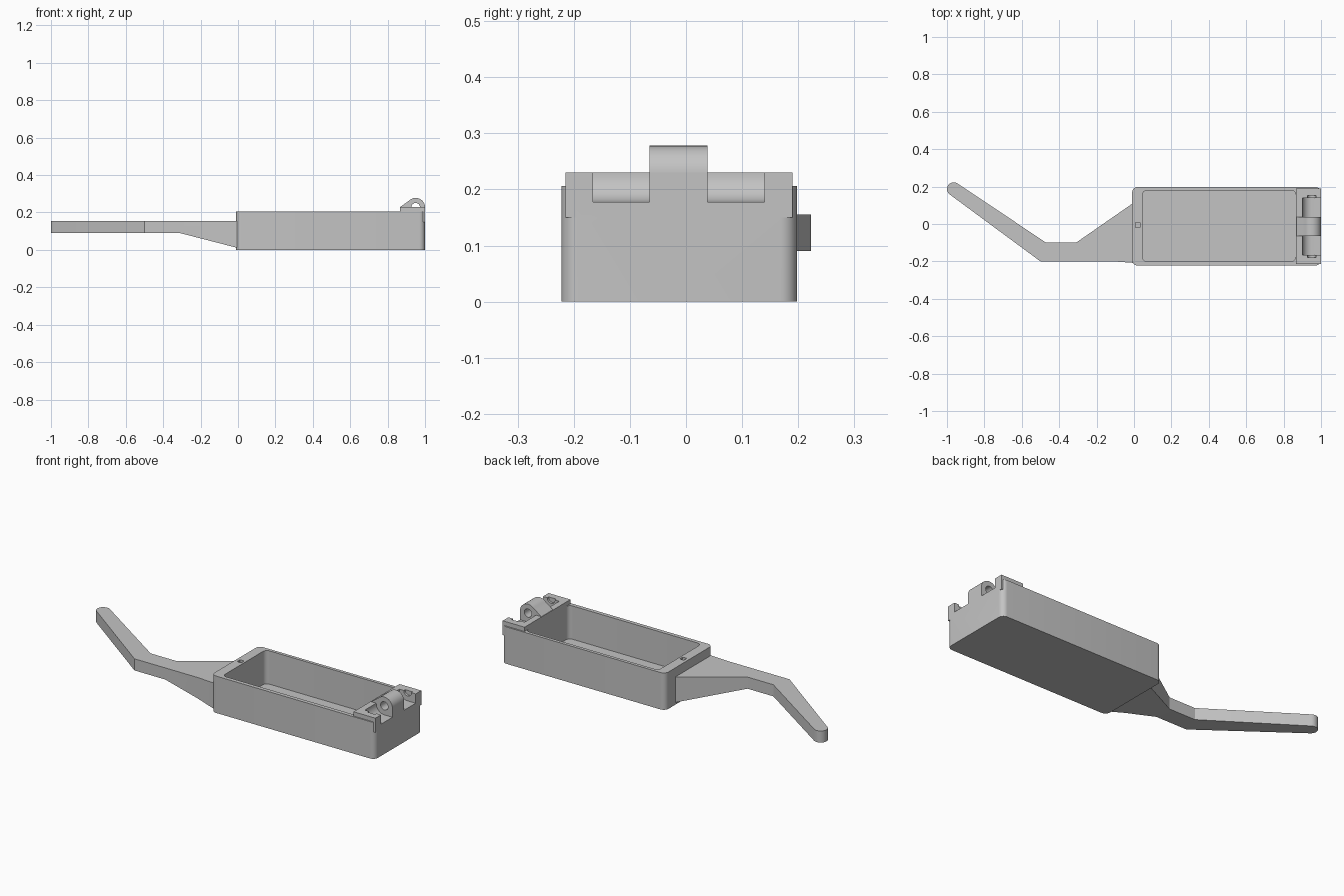
import bpy, bmesh, math
from mathutils import Vector

cube = bpy.data.objects.get("Cube")
if cube:
    bpy.data.objects.remove(cube, do_unlink=True)

grey = bpy.data.materials.new("plain grey")
grey.use_nodes = True
grey.diffuse_color = (0.55, 0.55, 0.55, 1)
grey.node_tree.nodes["Principled BSDF"].inputs["Base Color"].default_value = grey.diffuse_color


def prism(name, points, lo, hi, axis="z"):
    """Extrude an outline: (x, y) along z, or (x, z) along y."""
    bm = bmesh.new()
    place = (lambda p, h: (p[0], p[1], h)) if axis == "z" else (lambda p, h: (p[0], h, p[1]))
    face = bm.faces.new([bm.verts.new(place(p, lo)) for p in points])
    moved = bmesh.ops.extrude_face_region(bm, geom=[face])["geom"]
    step = Vector(place((0, 0), hi - lo))
    bmesh.ops.translate(bm, vec=step, verts=[v for v in moved if isinstance(v, bmesh.types.BMVert)])
    bmesh.ops.recalc_face_normals(bm, faces=bm.faces)
    mesh = bpy.data.meshes.new(name)
    bm.to_mesh(mesh)
    bm.free()
    mesh.materials.append(grey)
    ob = bpy.data.objects.new(name, mesh)
    bpy.context.collection.objects.link(ob)
    return ob


def arc(cx, cy, r, start, end, steps):
    angles = [math.radians(start + (end - start) * i / steps) for i in range(steps + 1)]
    return [(cx + r * math.cos(a), cy + r * math.sin(a)) for a in angles]


def rounded(x0, x1, y0, y1, r):
    corners = [(x1 - r, y1 - r), (x0 + r, y1 - r), (x0 + r, y0 + r), (x1 - r, y0 + r)]
    return [p for i, c in enumerate(corners) for p in arc(*c, r, i * 90, i * 90 + 90, 8)]


def rect(x0, x1, y0, y1):
    return [(x0, y0), (x1, y0), (x1, y1), (x0, y1)]


def combine(ob, tool, operation="DIFFERENCE"):
    mod = ob.modifiers.new("combine", "BOOLEAN")
    mod.object, mod.operation, mod.solver = tool, operation, "EXACT"
    bpy.context.view_layer.objects.active = ob
    bpy.ops.object.modifier_apply(modifier=mod.name)
    bpy.data.objects.remove(tool, do_unlink=True)


# Hinge measurements
HX, HZ, R = 0.95, 0.228, 0.05
END = 1.0

# Open tray with its cavity and small square socket
tray = prism("tray", rounded(-0.01, END, -0.222, 0.198, 0.03), 0, 0.206)
combine(tray, prism("cavity", rounded(0.045, 0.865, -0.2, 0.18, 0.025), 0.02, 0.4))
combine(tray, prism("socket", rect(0.007, 0.033, -0.018, 0.008), 0.1, 0.4))

# Square-cornered plate under the hinge
combine(tray, prism("hinge_plate", rect(0.865, END, -0.215, 0.19), 0.15, 0.23), "UNION")

# Central knuckle with a sloping front
knuckle = [(0.865, 0.17), (END, 0.17)] + arc(HX, HZ, R, 0, 135, 18) + [(0.868, 0.23)]
combine(tray, prism("knuckle", knuckle, -0.065, 0.038, "y"), "UNION")

# Rounded clearances either side, open to the end of the tray
clearance = arc(HX, HZ, R, 180, 270, 12) + [(1.1, HZ - R), (1.1, 0.4), (HX - R, 0.4)]
for lo, hi in [(-0.166, -0.065), (0.038, 0.14)]:
    combine(tray, prism("clearance", clearance, lo, hi, "y"))

# Pin hole through the knuckle and into both cheeks
combine(tray, prism("pin_hole", arc(HX, HZ, 0.023, 0, 345, 23), -0.178, 0.152, "y"))

# Bent handle, its underside sloping down to the tray
plan = [(0, 0.115), (-0.31, -0.1), (-0.47, -0.1)]
plan += arc(-0.964, 0.187, 0.036, 55, 233, 12)
plan += [(-0.5, -0.2), (-0.11, -0.2), (0, -0.208)]
handle = prism("handle", plan, -0.05, 0.155)
side = [(-1.1, 0.09), (-0.31, 0.09), (0.1, -0.016), (0.1, 0.3), (-1.1, 0.3)]
combine(handle, prism("handle_side", side, -0.5, 0.5, "y"), "INTERSECT")

for ob in (tray, handle):
    bpy.ops.object.select_all(action="DESELECT")
    ob.select_set(True)
    bpy.context.view_layer.objects.active = ob
    bpy.ops.object.shade_smooth_by_angle(angle=math.radians(30))
